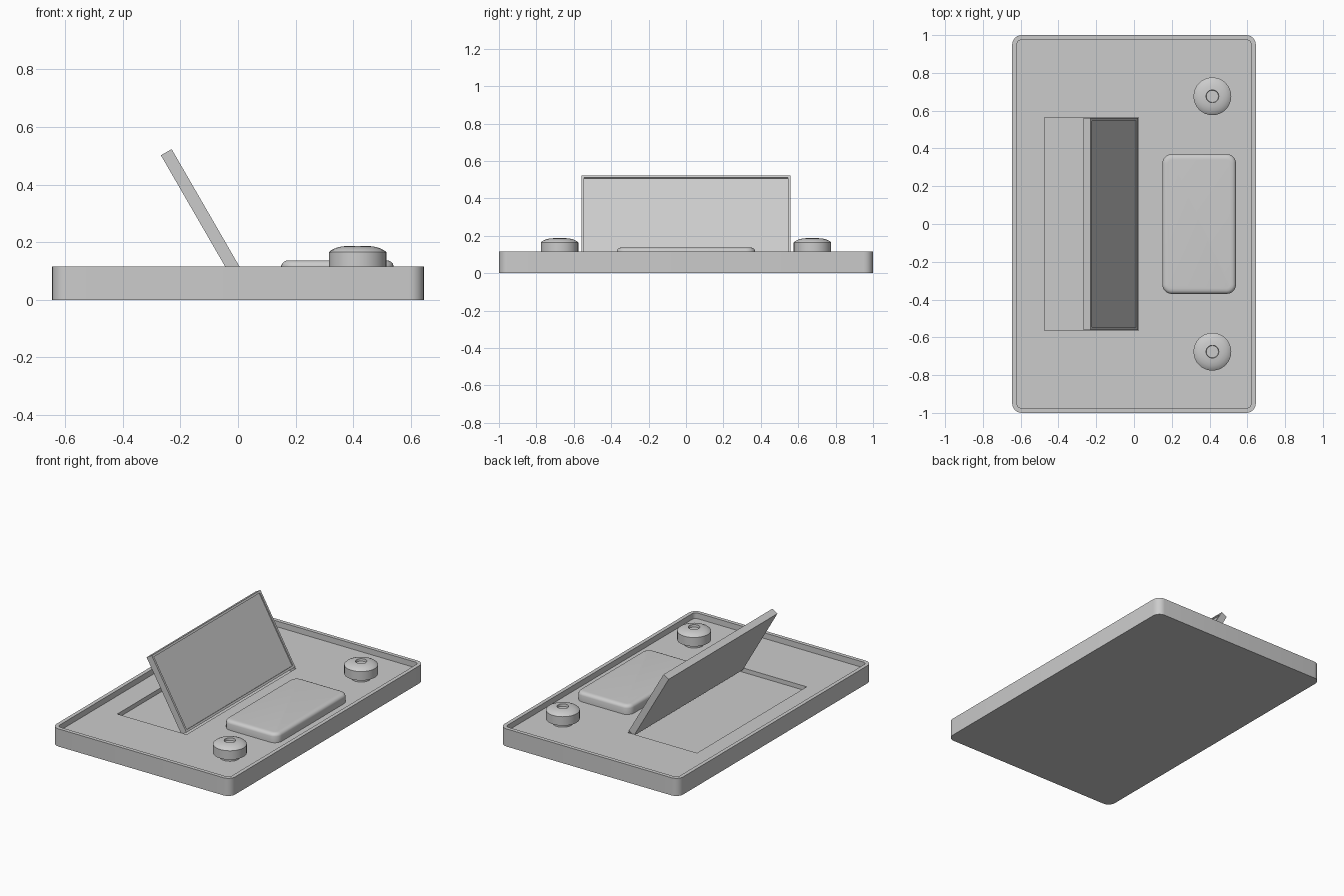
import bpy, bmesh, math

if "Cube" in bpy.data.objects:
    bpy.data.objects.remove(bpy.data.objects["Cube"])


def outline(hx, hy, r, seg):
    """Rounded rectangle (a circle when r == hx == hy), counter-clockwise."""
    if r <= 0:
        return [(hx, hy), (-hx, hy), (-hx, -hy), (hx, -hy)]
    pts = []
    for i, (sx, sy) in enumerate([(1, 1), (-1, 1), (-1, -1), (1, -1)]):
        for k in range(seg + 1):
            a = math.pi / 2 * (i + k / seg)
            pts.append((sx * (hx - r) + r * math.cos(a), sy * (hy - r) + r * math.sin(a)))
    return pts


def loft(name, hx, hy, r, rings, loc=(0, 0, 0), seg=6, smooth=35):
    """Stack inset copies of an outline; rings = [(inset, z), ...], capped at both ends."""
    bm = bmesh.new()
    loops = []
    for inset, z in rings:
        rr = max(r - inset, 0.004) if r > 0 else 0
        loops.append([bm.verts.new((x, y, z)) for x, y in outline(hx - inset, hy - inset, rr, seg)])
    n = len(loops[0])
    for a, b in zip(loops, loops[1:]):
        for i in range(n):
            j = (i + 1) % n
            bm.faces.new((a[i], a[j], b[j], b[i]))
    bm.faces.new(loops[0][::-1])
    bm.faces.new(loops[-1])
    bmesh.ops.remove_doubles(bm, verts=bm.verts, dist=1e-5)
    bmesh.ops.recalc_face_normals(bm, faces=bm.faces)
    me = bpy.data.meshes.new(name)
    bm.to_mesh(me)
    bm.free()
    ob = bpy.data.objects.new(name, me)
    bpy.context.collection.objects.link(ob)
    ob.location = loc
    bpy.ops.object.select_all(action='DESELECT')
    ob.select_set(True)
    bpy.context.view_layer.objects.active = ob
    if smooth:
        bpy.ops.object.shade_smooth_by_angle(angle=math.radians(smooth))
    return ob


FLOOR = 0.078

# pocket cutter for the folded lid
cutter = loft("pocket_cutter", 0.25, 0.565, 0, [(0, 0.05), (0, 0.2)], (-0.225, 0, 0), smooth=0)
cutter.hide_render = True

# tray: outer wall, rim and recessed floor
tray = loft("tray", 0.645, 1.0, 0.05,
            [(0, 0), (0, 0.115), (0.025, 0.115), (0.025, FLOOR)])
cut = tray.modifiers.new("pocket", 'BOOLEAN')
cut.object = cutter
cut.operation = 'DIFFERENCE'
cut.solver = 'EXACT'
bpy.ops.object.modifier_apply(modifier=cut.name)
bpy.data.objects.remove(cutter)

# tilted lid with a framed, recessed panel
lid = loft("tilted_lid", 0.251, 0.56, 0,
           [(0, 0), (0, 0.043), (0.014, 0.043), (0.014, 0.036)], (-0.142, 0, 0.284), smooth=0)
lid.rotation_euler = (0, math.radians(60), 0)

# cushion-edged pad
loft("pad", 0.195, 0.37, 0.05,
     [(0, FLOOR - 0.002), (0, 0.118), (0.003, 0.126), (0.009, 0.132), (0.018, 0.136), (0.03, 0.137)],
     (0.345, 0, 0))

# domed knobs with a centre dimple, each on a short stem
for side, word in ((-1, "front"), (1, "back")):
    loc = (0.415, side * 0.676, 0)
    loft(word + "_knob", 0.1, 0.1, 0.1,
         [(0, 0.107), (0, 0.165), (0.008, 0.172), (0.025, 0.18), (0.045, 0.185),
          (0.066, 0.187), (0.068, 0.172)], loc, seg=8)
    loft(word + "_knob_stem", 0.06, 0.06, 0.06, [(0, FLOOR - 0.002), (0, 0.108)], loc, seg=8)
